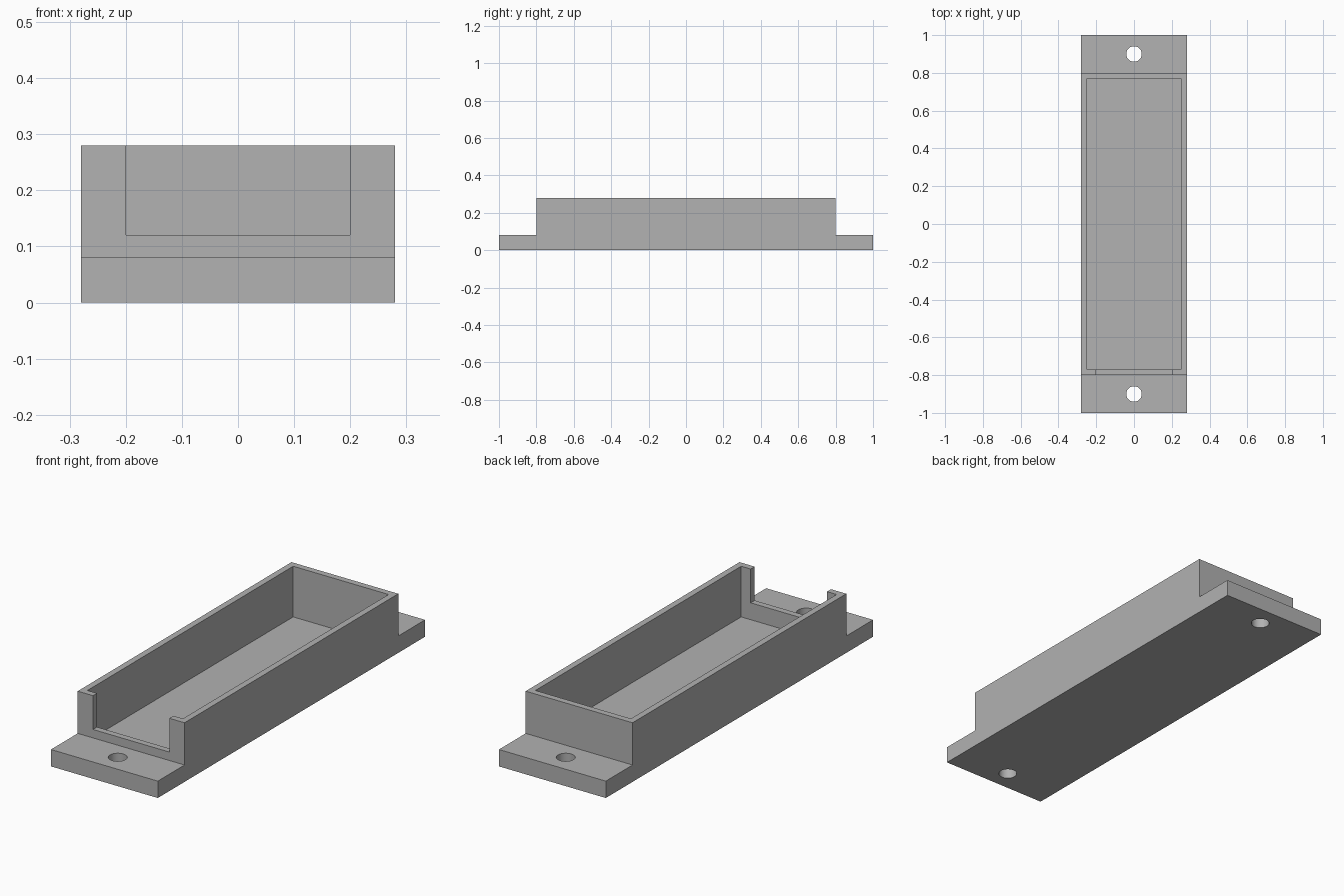
import bpy
import bmesh

cube = bpy.data.objects.get("Cube")
if cube:
    bpy.data.objects.remove(cube, do_unlink=True)

HALF_W, HALF_L, BOX_L = 0.28, 1.0, 0.8
TOP, TAB_TOP, FLOOR, SILL = 0.28, 0.08, 0.04, 0.12
WALL = 0.03

grey = bpy.data.materials.new("light_grey")
grey.use_nodes = True
colour = (0.445, 0.445, 0.445, 1)
grey.diffuse_color = colour
grey.node_tree.nodes["Principled BSDF"].inputs["Base Color"].default_value = colour


def extruded(name, outline, x0, x1):
    """Extrude a (y, z) outline from x0 to x1."""
    bm = bmesh.new()
    face = bm.faces.new([bm.verts.new((x0, y, z)) for y, z in outline])
    out = bmesh.ops.extrude_face_region(bm, geom=[face])
    verts = [g for g in out["geom"] if isinstance(g, bmesh.types.BMVert)]
    bmesh.ops.translate(bm, verts=verts, vec=(x1 - x0, 0, 0))
    bmesh.ops.recalc_face_normals(bm, faces=bm.faces)
    mesh = bpy.data.meshes.new(name)
    bm.to_mesh(mesh)
    bm.free()
    obj = bpy.data.objects.new(name, mesh)
    bpy.context.collection.objects.link(obj)
    return obj


def box(name, half_x, y0, y1, z0, z1):
    return extruded(name, [(y0, z0), (y1, z0), (y1, z1), (y0, z1)], -half_x, half_x)


def cut(target, cutter):
    """Subtract the cutter and remove it."""
    cutter.hide_render = True
    mod = target.modifiers.new("cut", 'BOOLEAN')
    mod.operation = 'DIFFERENCE'
    mod.solver = 'EXACT'
    mod.object = cutter
    bpy.context.view_layer.objects.active = target
    bpy.ops.object.modifier_apply(modifier=mod.name)
    bpy.data.objects.remove(cutter, do_unlink=True)


# Stepped body: tall box with a low mounting tab at each end
tray = extruded("mounting_tray", [
    (-HALF_L, 0), (HALF_L, 0), (HALF_L, TAB_TOP), (BOX_L, TAB_TOP),
    (BOX_L, TOP), (-BOX_L, TOP), (-BOX_L, TAB_TOP), (-HALF_L, TAB_TOP),
], -HALF_W, HALF_W)
tray.data.materials.append(grey)

# Open pocket
inner_l = BOX_L - WALL
cut(tray, box("pocket_cutter", HALF_W - WALL, -inner_l, inner_l, FLOOR, TOP + 0.1))

# Notch in the front wall
cut(tray, box("notch_cutter", 0.2, -BOX_L - 0.05, -inner_l + 0.05, SILL, TOP + 0.1))

# Screw holes through the tabs
for y in (-0.9, 0.9):
    bpy.ops.mesh.primitive_cylinder_add(vertices=48, radius=0.041, depth=0.4,
                                        location=(0, y, 0))
    drill = bpy.context.object
    drill.name = "hole_cutter"
    cut(tray, drill)

# Smooth the hole walls, keep every edge crisp
bpy.ops.object.select_all(action='DESELECT')
tray.select_set(True)
bpy.context.view_layer.objects.active = tray
bpy.ops.object.shade_smooth_by_angle(angle=0.5)
for face in tray.data.polygons:
    face.material_index = 0
